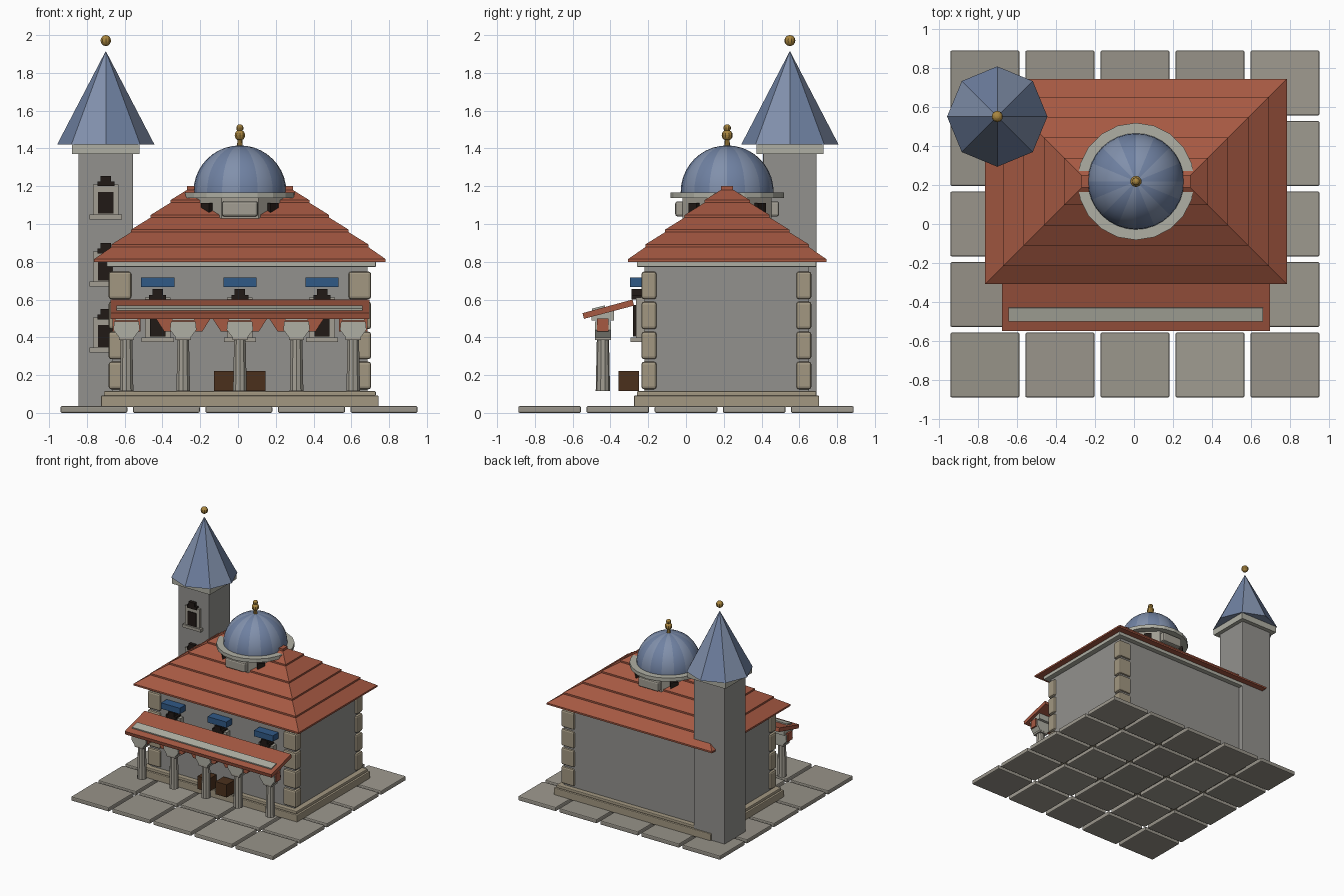
import bpy, bmesh, math, random
from mathutils import Matrix

if "Cube" in bpy.data.objects:
    bpy.data.objects.remove(bpy.data.objects["Cube"])

random.seed(4)


def material(name, r, g, b):
    m = bpy.data.materials.new(name)
    m.diffuse_color = (r, g, b, 1)
    m.use_nodes = True
    m.node_tree.nodes["Principled BSDF"].inputs["Base Color"].default_value = m.diffuse_color
    return m


STONE = material("stone", 0.36, 0.34, 0.29)
PALE = material("pale_stone", 0.43, 0.43, 0.37)
TAN = material("tan_stone", 0.36, 0.31, 0.22)
WALL = material("wall", 0.29, 0.285, 0.27)
RED = material("roof_tile", 0.38, 0.10, 0.055)
BLUE_A = material("slate_a", 0.16, 0.22, 0.36)
BLUE_B = material("slate_b", 0.22, 0.28, 0.41)
AWN = material("awning_blue", 0.03, 0.10, 0.24)
DARK = material("dark_opening", 0.015, 0.01, 0.008)
WOOD = material("wood", 0.07, 0.03, 0.012)
GOLD = material("gold", 0.40, 0.24, 0.05)


def finish(name, bm, *mats, bevel=0):
    bmesh.ops.recalc_face_normals(bm, faces=bm.faces)
    me = bpy.data.meshes.new(name)
    bm.to_mesh(me)
    bm.free()
    for m in mats:
        me.materials.append(m)
    ob = bpy.data.objects.new(name, me)
    bpy.context.collection.objects.link(ob)
    if bevel:
        mod = ob.modifiers.new("bevel", "BEVEL")
        mod.width, mod.segments = bevel, 2
    return ob


def box(name, x0, x1, y0, y1, z0, z1, mat, bevel=0):
    bm = bmesh.new()
    bmesh.ops.create_cube(bm, size=1, matrix=Matrix.Translation(
        ((x0 + x1) / 2, (y0 + y1) / 2, (z0 + z1) / 2)) @ Matrix.Diagonal((x1 - x0, y1 - y0, z1 - z0, 1)))
    return finish(name, bm, mat, bevel=bevel)


def cone(name, x, y, z0, z1, r0, r1, n, mat, turn=0.0):
    bm = bmesh.new()
    bmesh.ops.create_cone(bm, cap_ends=True, segments=n, radius1=r0, radius2=r1, depth=z1 - z0,
                          matrix=Matrix.Translation((x, y, (z0 + z1) / 2)) @ Matrix.Rotation(turn, 4, "Z"))
    return finish(name, bm, mat)


def ball(name, x, y, z, r):
    bm = bmesh.new()
    bmesh.ops.create_uvsphere(bm, u_segments=10, v_segments=8, radius=r, matrix=Matrix.Translation((x, y, z)))
    return finish(name, bm, GOLD)


def prism(name, pts, axis, a, b, mat):
    """Extrude a profile: axis 'y' takes (x, z) points, axis 'x' takes (y, z) points."""
    bm = bmesh.new()
    place = (lambda p, t: (p[0], t, p[1])) if axis == "y" else (lambda p, t: (t, p[0], p[1]))
    face = bm.faces.new([bm.verts.new(place(p, a)) for p in pts])
    ext = bmesh.ops.extrude_face_region(bm, geom=[face])
    move = (0, b - a, 0) if axis == "y" else (b - a, 0, 0)
    bmesh.ops.translate(bm, vec=move, verts=[v for v in ext["geom"] if isinstance(v, bmesh.types.BMVert)])
    return finish(name, bm, mat)


# paving slabs
for i in range(5):
    for j in range(5):
        x, y = -0.94 + 0.384 * i, -0.888 + 0.361 * j
        k = random.uniform(0.9, 1.08)
        slab = material("slab", 0.33 * k, 0.31 * k, 0.265 * k)
        box("paving_slab", x, x + 0.354, y, y + 0.332, 0, 0.036, slab, 0.008)

# plinth, walls and cornice
CX, CY = 0.01, 0.218
box("plinth", -0.725, 0.745, -0.275, 0.705, 0.03, 0.092, TAN, 0.006)
box("plinth_top", -0.71, 0.73, -0.26, 0.69, 0.09, 0.115, TAN, 0.006)
box("walls", -0.665, 0.685, -0.22, 0.65, 0.1, 0.79, WALL)
box("cornice", -0.695, 0.73, -0.26, 0.69, 0.772, 0.812, PALE, 0.006)

# corner quoins
for sx in (-1, 1):
    for sy in (-1, 1):
        for k in range(4):
            x, y, z = CX + sx * 0.635, CY - 0.004 + sy * 0.41, 0.125 + 0.159 * k
            box("corner_quoin", x - 0.06, x + 0.06, y - 0.04, y + 0.04, z, z + 0.146, TAN, 0.014)

# hipped roof in overlapping courses
for i in range(5):
    bm = bmesh.new()
    rings = []
    d0, d1 = 0.104 * i, 0.104 * (i + 1)
    z0, z1 = 0.808 + 0.078 * i, 0.808 + 0.078 * (i + 1)
    for d, z in ((d0 - 0.012 * (i > 0), z0 - 0.008), (d0 - 0.012 * (i > 0), z0 + 0.006), (d1, z1)):
        hx, hy = 0.772 - d, 0.525 - d
        rings.append([bm.verts.new((CX + sx * hx, CY + sy * hy, z))
                      for sx, sy in ((-1, -1), (1, -1), (1, 1), (-1, 1))])
    for lo, hi in zip(rings, rings[1:]):
        for k in range(4):
            bm.faces.new((lo[k], lo[(k + 1) % 4], hi[(k + 1) % 4], hi[k]))
    bm.faces.new(rings[0])
    bm.faces.new(rings[-1])
    finish("roof_course", bm, RED)
box("roof_ridge", -0.27, 0.29, CY - 0.032, CY + 0.032, 1.16, 1.2, RED)

# drum with blocks and small windows
cone("drum", CX, CY, 0.95, 1.14, 0.255, 0.255, 8, STONE, math.pi / 8)
for k in range(8):
    bm = bmesh.new()
    m = Matrix.Translation((CX, CY, 1.08)) @ Matrix.Rotation(k * math.pi / 4, 4, "Z")
    r = 0.24 if k % 2 else (0.225 if k % 4 == 0 else 0.25)
    size = (0.04, 0.06, 0.06) if k % 2 else (0.05, 0.19, 0.08)
    bmesh.ops.create_cube(bm, size=1, matrix=m @ Matrix.Translation((r, 0, 0)) @ Matrix.Diagonal((*size, 1)))
    finish("drum_window" if k % 2 else "drum_block", bm, DARK if k % 2 else STONE, bevel=0 if k % 2 else 0.012)
cone("drum_ring", CX, CY, 1.138, 1.168, 0.3, 0.3, 20, PALE)

# dome with alternating slate gores
bm = bmesh.new()
bmesh.ops.create_uvsphere(bm, u_segments=32, v_segments=20, radius=0.246,
                          matrix=Matrix.Translation((CX, CY, 1.17)))
bmesh.ops.bisect_plane(bm, geom=bm.verts[:] + bm.edges[:] + bm.faces[:], plane_co=(0, 0, 1.16),
                       plane_no=(0, 0, -1), clear_outer=True)
for f in bm.faces:
    c = f.calc_center_median()
    a = math.atan2(c.y - CY, c.x - CX) + math.tau
    f.material_index = int(a / (math.pi / 8)) % 2
    f.smooth = True
finish("dome", bm, BLUE_A, BLUE_B)
cone("dome_finial_stem", CX, CY, 1.4, 1.455, 0.016, 0.012, 8, GOLD)
ball("dome_finial_ball", CX, CY, 1.47, 0.029)
ball("dome_finial_tip", CX, CY, 1.508, 0.02)

# tower with spire
TX, TY = -0.7, 0.55
box("tower", TX - 0.145, TX + 0.145, TY - 0.142, TY + 0.142, 0.03, 1.38, WALL, 0.006)
box("tower_collar", TX - 0.178, TX + 0.178, TY - 0.178, TY + 0.178, 1.37, 1.425, PALE)
bm = bmesh.new()
bmesh.ops.create_cone(bm, cap_ends=True, segments=8, radius1=0.257, radius2=0.002, depth=0.49,
                      matrix=Matrix.Translation((TX, TY, 1.667)))
for f in bm.faces:
    c = f.calc_center_median()
    f.material_index = int((math.atan2(c.y - TY, c.x - TX) + math.tau) / (math.pi / 4)) % 2
finish("spire", bm, BLUE_A, BLUE_B)
ball("spire_ball", TX, TY, 1.971, 0.029)


def window(x, y, z, h, out):
    """Framed window on a front wall at y, with its sill at z."""
    box("window_frame", x - 0.068, x + 0.068, y - out * 0.6, y + 0.01, z, z + h, STONE)
    box("window_sill", x - 0.085, x + 0.085, y - out, y + 0.01, z, z + 0.025, STONE)
    box("window_opening", x - 0.04, x + 0.04, y - out * 0.8, y + 0.01, z + 0.03, z + h - 0.04, DARK)
    box("window_head_low", x - 0.045, x + 0.045, y - out * 0.9, y + 0.01, z + h - 0.01, z + h + 0.015, DARK)
    box("window_head_high", x - 0.028, x + 0.028, y - out * 0.9, y + 0.01, z + h + 0.015, z + h + 0.045, DARK)


for z in (0.32, 0.67, 1.025):
    window(TX, TY - 0.142, z, 0.185, 0.03)

# facade windows with awnings
for x in (-0.425, 0.01, 0.445):
    window(x, -0.22, 0.375, 0.235, 0.075)
    box("awning", x - 0.088, x + 0.088, -0.296, -0.215, 0.666, 0.716, AWN)

# porch: sloped roof, trim strip, columns, capitals and spandrels
prism("porch_roof", [(-0.548, 0.528), (-0.54, 0.498), (-0.275, 0.568), (-0.283, 0.6)], "x", -0.675, 0.695, RED)
prism("porch_strip", [(-0.495, 0.53), (-0.498, 0.552), (-0.43, 0.569), (-0.427, 0.55)], "x", -0.642, 0.66, PALE)
PY = -0.44
for k in range(5):
    x = CX + 0.3 * (k - 2)
    cone("column", x, PY, 0.115, 0.4, 0.038, 0.032, 10, STONE)
    box("column_neck", x - 0.04, x + 0.04, PY - 0.042, PY + 0.042, 0.385, 0.45, STONE)
    prism("capital", [(x - 0.04, 0.4), (x + 0.04, 0.4), (x + 0.07, 0.44), (x + 0.065, 0.485), (x - 0.065, 0.485),
                      (x - 0.07, 0.44)], "y", PY - 0.043, PY + 0.043, PALE)
    prism("spandrel", [(x - 0.1, 0.43), (x + 0.1, 0.43), (x + 0.145, 0.5), (x - 0.145, 0.5)] if 0 < k < 4 else
          [(x - 0.075, 0.43), (x + 0.075, 0.43), (x + 0.075, 0.5), (x - 0.075, 0.5)],
          "y", PY - 0.03, PY + 0.03, RED)
    prism("impost", [(PY - 0.06, 0.49), (PY + 0.06, 0.49), (PY + 0.06, 0.54), (PY - 0.06, 0.51)], "x",
          x - 0.06, x + 0.06, PALE)

# door leaves
for x0, x1 in ((-0.128, -0.025), (0.04, 0.145)):
    box("door_leaf", x0, x1, -0.358, -0.25, 0.115, 0.222, WOOD)
